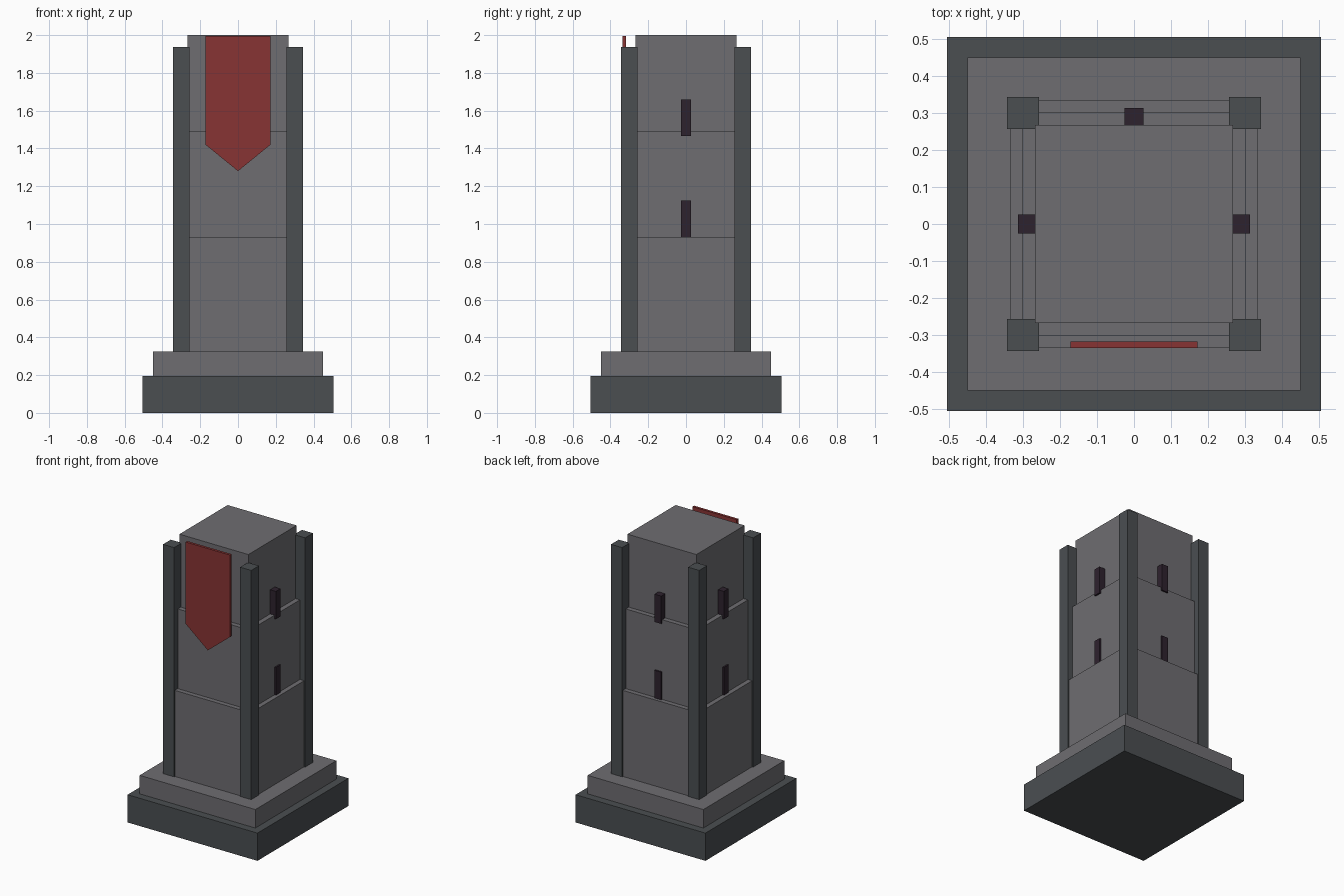
import bpy
import bmesh
from math import pi
from mathutils import Matrix, Vector

cube = bpy.data.objects.get("Cube")
if cube:
    bpy.data.objects.remove(cube, do_unlink=True)


def material(name, rgb):
    m = bpy.data.materials.new(name)
    m.use_nodes = True
    m.diffuse_color = (*rgb, 1)
    bsdf = next(n for n in m.node_tree.nodes if n.type == "BSDF_PRINCIPLED")
    bsdf.inputs["Base Color"].default_value = (*rgb, 1)
    return m


DARK = material("dark stone", (0.069, 0.077, 0.083))
STONE = material("grey stone", (0.156, 0.153, 0.165))
SLIT = material("window dark", (0.027, 0.016, 0.027))
RED = material("banner red", (0.245, 0.033, 0.033))


def add_object(name, bm, mat):
    bmesh.ops.recalc_face_normals(bm, faces=bm.faces)
    mesh = bpy.data.meshes.new(name)
    bm.to_mesh(mesh)
    bm.free()
    mesh.materials.append(mat)
    obj = bpy.data.objects.new(name, mesh)
    bpy.context.collection.objects.link(obj)
    return obj


def box(name, low, high, mat, turn=0):
    """Box between two corners, then turned about the tower axis."""
    low, high = Vector(low), Vector(high)
    bm = bmesh.new()
    bmesh.ops.create_cube(bm, size=1)
    bmesh.ops.scale(bm, vec=high - low, verts=bm.verts)
    bmesh.ops.translate(bm, vec=(low + high) / 2, verts=bm.verts)
    bmesh.ops.rotate(bm, cent=(0, 0, 0), matrix=Matrix.Rotation(turn, 3, "Z"), verts=bm.verts)
    return add_object(name, bm, mat)


# Stacked square blocks: name, half width, bottom, top, material
for name, r, z0, z1, mat in (
    ("base_slab", 0.505, 0, 0.195, DARK),
    ("plinth", 0.45, 0.195, 0.325, STONE),
    ("lower_tier", 0.335, 0.325, 0.93, STONE),
    ("middle_tier", 0.302, 0.93, 1.49, STONE),
    ("upper_tier", 0.268, 1.49, 2.0, STONE),
):
    box(name, (-r, -r, z0), (r, r, z1), mat)

# Corner posts
for i, corner in enumerate(("back_left", "back_right", "front_right", "front_left")):
    box(f"{corner}_post", (0.257, 0.257, 0.325), (0.343, 0.343, 1.937), DARK, i * pi / 2)

# Window slits on every side but the front
for i, side in enumerate(("left", "back", "right")):
    for level, z in (("lower", 0.93), ("upper", 1.465)):
        box(f"{side}_{level}_slit", (0.26, -0.026, z), (0.313, 0.026, z + 0.195), SLIT, i * pi / 2)

# Pointed banner hanging at the front
outline = [(-0.172, 1.996), (-0.172, 1.42), (0, 1.28), (0.172, 1.42), (0.172, 1.996)]
bm = bmesh.new()
face = bm.faces.new([bm.verts.new((x, -0.335, z)) for x, z in outline])
extruded = bmesh.ops.extrude_face_region(bm, geom=[face], use_keep_orig=True)
back = [v for v in extruded["geom"] if isinstance(v, bmesh.types.BMVert)]
bmesh.ops.translate(bm, vec=(0, 0.018, 0), verts=back)
add_object("banner", bm, RED)
